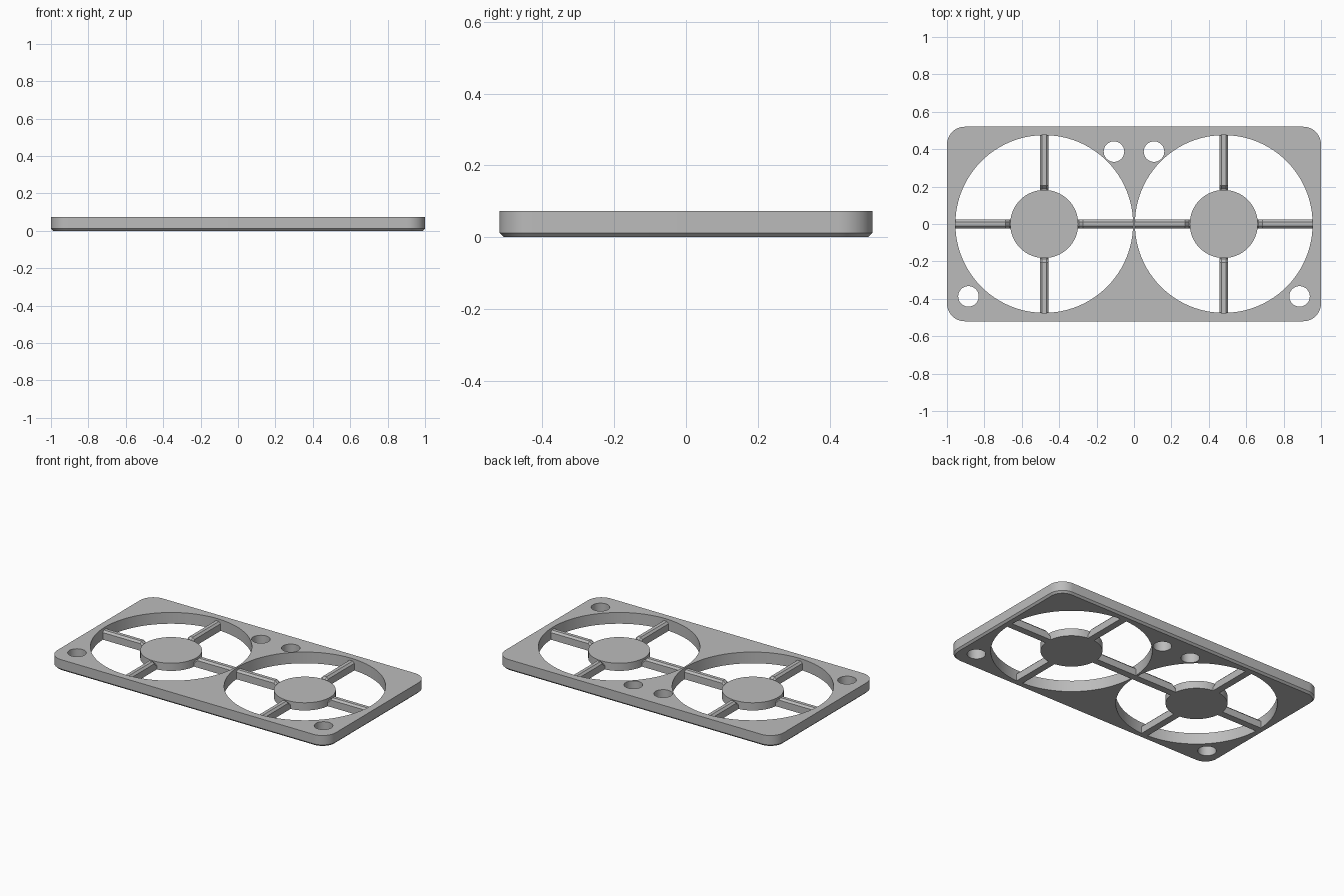
import bpy
import bmesh
import math
from mathutils import Matrix, Vector

cube = bpy.data.objects.get("Cube")
if cube:
    bpy.data.objects.remove(cube, do_unlink=True)

grey = bpy.data.materials.new("plain grey")
grey.use_nodes = True
colour = (0.5, 0.5, 0.5, 1)
grey.diffuse_color = colour
grey.node_tree.nodes["Principled BSDF"].inputs["Base Color"].default_value = colour

LENGTH, DEPTH, HEIGHT = 2.0, 1.04, 0.073
CORNER, CHAMFER = 0.095, 0.012
FAN_X, FAN_R = 0.48, 0.475
HUB_R, HUB_TOP = 0.182, 0.05
SPOKE_W, SPOKE_TOP = 0.046, 0.058


def make_object(name, bm):
    bmesh.ops.recalc_face_normals(bm, faces=bm.faces)
    mesh = bpy.data.meshes.new(name)
    bm.to_mesh(mesh)
    bm.free()
    mesh.materials.append(grey)
    obj = bpy.data.objects.new(name, mesh)
    bpy.context.collection.objects.link(obj)
    return obj


def loft(bm, rings):
    """Skin a list of equal-length point rings and cap both ends."""
    loops = [[bm.verts.new(p) for p in ring] for ring in rings]
    for a, b in zip(loops, loops[1:]):
        for i in range(len(a)):
            j = (i + 1) % len(a)
            bm.faces.new((a[i], a[j], b[j], b[i]))
    bm.faces.new(loops[0])
    bm.faces.new(loops[-1])


def circle(x, y, z, radius, sides):
    angles = [2 * math.pi * i / sides for i in range(sides)]
    return [Vector((x + radius * math.cos(a), y + radius * math.sin(a), z)) for a in angles]


def rounded_rectangle(inset, z, steps=12):
    points = []
    radius = CORNER - inset
    for quarter, (sx, sy) in enumerate([(1, 1), (-1, 1), (-1, -1), (1, -1)]):
        cx, cy = sx * (LENGTH / 2 - CORNER), sy * (DEPTH / 2 - CORNER)
        for i in range(steps + 1):
            a = (quarter + i / steps) * math.pi / 2
            points.append(Vector((cx + radius * math.cos(a), cy + radius * math.sin(a), z)))
    return points


def smooth(obj):
    bpy.ops.object.select_all(action='DESELECT')
    obj.select_set(True)
    bpy.context.view_layer.objects.active = obj
    bpy.ops.object.shade_smooth_by_angle(angle=math.radians(25))


# Frame plate, chamfered around its lower edge
bm = bmesh.new()
loft(bm, [rounded_rectangle(CHAMFER, 0), rounded_rectangle(0, CHAMFER), rounded_rectangle(0, HEIGHT)])
frame = make_object("frame_plate", bm)

# Fan openings and screw holes
bm = bmesh.new()
for side in (-1, 1):
    for x, y, radius, sides in [(FAN_X, 0, FAN_R, 96), (0.107, 0.387, 0.055, 32), (0.885, -0.387, 0.055, 32)]:
        loft(bm, [circle(side * x, y, z, radius, sides) for z in (-0.1, 0.2)])
cutter = make_object("hole_cutter", bm)
cutter.hide_render = True
cut = frame.modifiers.new("holes", 'BOOLEAN')
cut.operation, cut.solver, cut.object = 'DIFFERENCE', 'EXACT', cutter
bpy.context.view_layer.objects.active = frame
bpy.ops.object.modifier_apply(modifier=cut.name)
bpy.data.objects.remove(cutter, do_unlink=True)
smooth(frame)


def spoke_ring(x, top):
    """Spoke cross-section with bevelled top edges."""
    w, bevel = SPOKE_W / 2, 0.012
    half = [(w, 0), (w, top - bevel), (w - bevel, top)]
    return [Vector((x, y, z)) for y, z in half + [(-y, z) for y, z in reversed(half)]]


for name, side in (("left", 1), ("right", -1)):
    # Centre hub
    bm = bmesh.new()
    loft(bm, [circle(side * FAN_X, 0, z, HUB_R, 64) for z in (0, HUB_TOP)])
    smooth(make_object(name + "_hub", bm))

    # Four spokes, stepping down where they meet the hub
    bm = bmesh.new()
    for quarter in range(4):
        before = set(bm.verts)
        loft(bm, [spoke_ring(HUB_R - 0.02, 0.038), spoke_ring(HUB_R + 0.004, 0.038),
                  spoke_ring(HUB_R + 0.024, SPOKE_TOP), spoke_ring(FAN_R + 0.002, SPOKE_TOP)])
        new = [v for v in bm.verts if v not in before]
        turn = Matrix.Translation((side * FAN_X, 0, 0)) @ Matrix.Rotation(quarter * math.pi / 2, 4, 'Z')
        bmesh.ops.transform(bm, matrix=turn, verts=new)
    make_object(name + "_spokes", bm)
